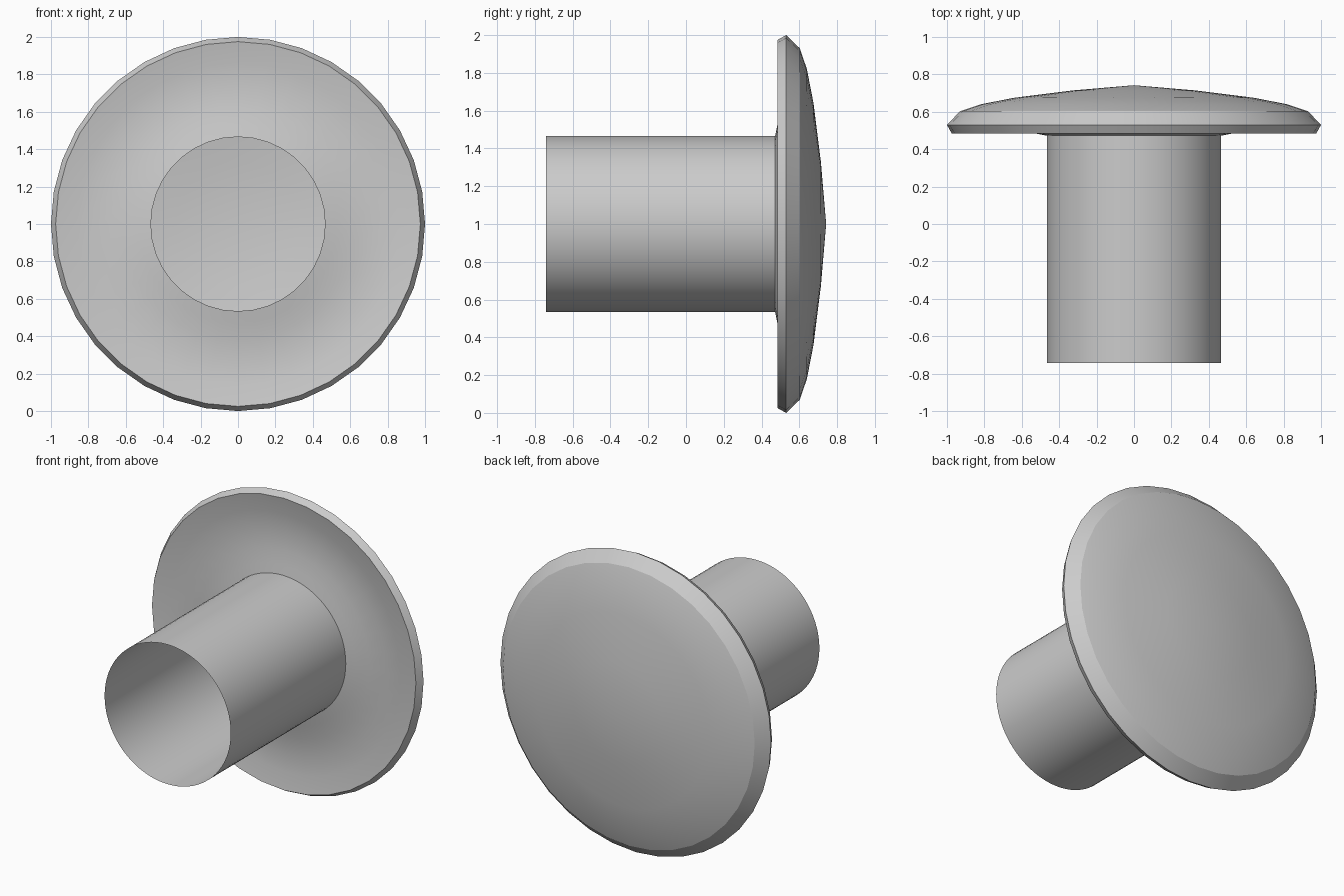
import bpy, bmesh, math
from mathutils import Vector

if "Cube" in bpy.data.objects:
    bpy.data.objects.remove(bpy.data.objects["Cube"])


def revolve(name, profile, sides):
    """Spin a (radius, y) profile about the horizontal axis at z = 1."""
    bm = bmesh.new()
    verts = [bm.verts.new((0, y, 1 + r)) for r, y in profile]
    edges = [bm.edges.new(pair) for pair in zip(verts, verts[1:])]
    bmesh.ops.spin(bm, geom=verts + edges, cent=Vector((0, 0, 1)),
                   axis=Vector((0, 1, 0)), angle=math.tau, steps=sides,
                   use_merge=True, use_duplicate=False)
    bmesh.ops.remove_doubles(bm, verts=bm.verts, dist=1e-4)
    bmesh.ops.recalc_face_normals(bm, faces=bm.faces)
    # make sure the shell faces away from the axis / outwards
    face = max(bm.faces, key=lambda f: (f.calc_center_median() - Vector((0, 0, 1))).xz.length)
    c = face.calc_center_median()
    if face.normal.x * c.x + face.normal.z * (c.z - 1) < 0:
        bmesh.ops.reverse_faces(bm, faces=bm.faces)
    mesh = bpy.data.meshes.new(name)
    bm.to_mesh(mesh)
    bm.free()
    ob = bpy.data.objects.new(name, mesh)
    bpy.context.collection.objects.link(ob)
    bpy.ops.object.select_all(action='DESELECT')
    ob.select_set(True)
    bpy.context.view_layer.objects.active = ob
    bpy.ops.object.shade_smooth_by_angle(angle=math.radians(25))
    return ob


# Domed head: shallow crown, bevelled rim, gently hollowed underside
revolve("domed_head", [
    (0, 0.742), (0.33, 0.714), (0.64, 0.675), (0.82, 0.64), (0.93, 0.603),
    (1.0, 0.53), (0.975, 0.485), (0.86, 0.505), (0.74, 0.513),
    (0.62, 0.502), (0.53, 0.485), (0.466, 0.472)], 36)

# Hollow stem, open at the front
revolve("hollow_stem", [(0.466, 0.472), (0.466, -0.742)], 72)
